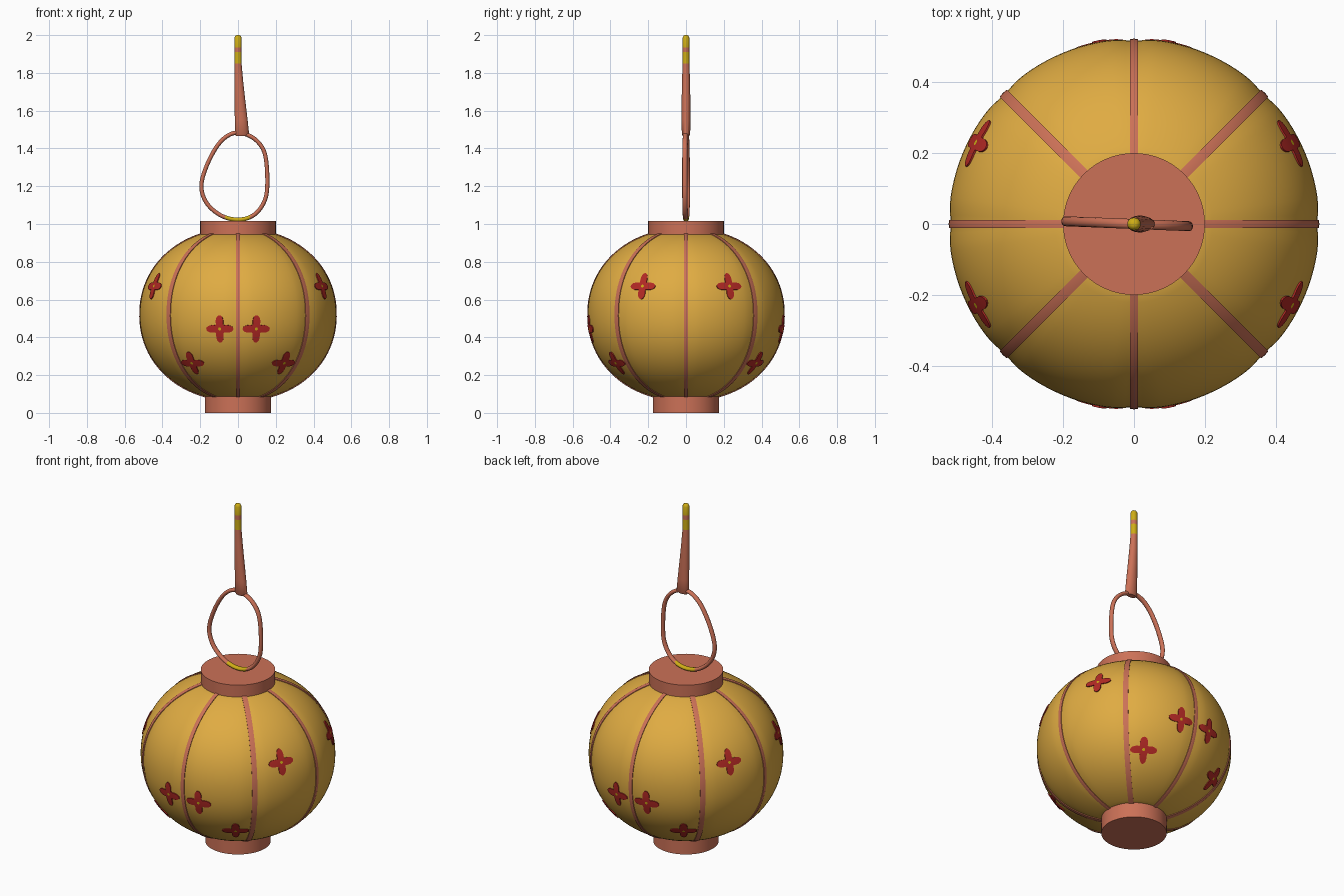
import bpy, bmesh, math
from mathutils import Vector

if "Cube" in bpy.data.objects:
    bpy.data.objects.remove(bpy.data.objects["Cube"])

def material(name, rgb):
    m = bpy.data.materials.new(name)
    m.diffuse_color = (*rgb, 1)
    m.use_nodes = True
    m.node_tree.nodes["Principled BSDF"].inputs["Base Color"].default_value = m.diffuse_color
    return m

AMBER = material("amber paper", (0.74, 0.41, 0.055))
CORAL = material("coral trim", (0.60, 0.165, 0.095))
RED = material("red petal", (0.45, 0.022, 0.018))
GOLD = material("gold thread", (0.62, 0.42, 0.008))

MID, RAD, HALF, POW = 0.52, 0.523, 0.455, 2.1
T0, T1 = -math.asin(0.435 / HALF), math.asin(0.428 / HALF)

def make(name, bm, mats, angle=40):
    bmesh.ops.recalc_face_normals(bm, faces=bm.faces)
    me = bpy.data.meshes.new(name)
    bm.to_mesh(me)
    bm.free()
    ob = bpy.data.objects.new(name, me)
    bpy.context.collection.objects.link(ob)
    for m in mats:
        me.materials.append(m)
    bpy.ops.object.select_all(action='DESELECT')
    ob.select_set(True)
    bpy.context.view_layer.objects.active = ob
    bpy.ops.object.shade_smooth_by_angle(angle=math.radians(angle))
    return ob

def surf(th, z, scale=1.0):
    """Point on the lantern skin: a fat ellipsoid with shallow grooves at the ribs."""
    r = RAD * max(0, 1 - abs((z - MID) / HALF) ** POW) ** (1 / POW)
    q = math.pi / 4
    d = abs((th + q / 2) % q - q / 2)
    r *= 1 - 0.012 * math.exp(-(d / 0.07) ** 2)
    p = Vector((r * math.cos(th), r * math.sin(th), z))
    c = Vector((0, 0, MID))
    return c + (p - c) * scale

def level(i, n):
    return MID + HALF * math.sin(T0 + (T1 - T0) * i / n)

def skin(bm, rings, wrap=True, mat=0):
    """Bridge successive rings of points with quads."""
    vs = [[bm.verts.new(p) for p in ring] for ring in rings]
    for a, b in zip(vs, vs[1:]):
        n = len(a)
        for j in range(n if wrap else n - 1):
            f = bm.faces.new((a[j], a[(j + 1) % n], b[(j + 1) % n], b[j]))
            f.material_index = mat
    return vs

# Paper body
bm = bmesh.new()
vs = skin(bm, [[surf(2 * math.pi * j / 128, level(i, 40)) for j in range(128)] for i in range(41)])
bm.faces.new(vs[0])
bm.faces.new(vs[-1])
make("paper_body", bm, [AMBER])

# Eight ribs, the diagonal ones a little wider
for k in range(8):
    th, w = k * math.pi / 4, (0.011, 0.014)[k % 2]
    bm = bmesh.new()
    rings = []
    for i in range(41):
        z = level(i, 40)
        p = surf(th, z)
        a = w / math.hypot(p.x, p.y)
        rings.append([surf(th - a, z, 0.99), surf(th - a, z, 1.008), surf(th, z, 1.012),
                      surf(th + a, z, 1.008), surf(th + a, z, 0.99)])
    skin(bm, rings)
    make(f"rib_{k + 1}", bm, [CORAL])

# End caps
for name, r, z0, z1 in (("bottom_cap", 0.176, 0, 0.092), ("top_cap", 0.2, 0.943, 1.015)):
    bm = bmesh.new()
    vs = skin(bm, [[(r * math.cos(2 * math.pi * j / 64), r * math.sin(2 * math.pi * j / 64), z)
                    for j in range(64)] for z in (z0, z1)])
    bm.faces.new(vs[0])
    bm.faces.new(vs[1])
    make(name, bm, [CORAL])

# Four-petal flowers, thin plates following the skin
def flower(name, x, y, z0):
    th0 = math.atan2(y, x)
    e = 0.005
    p, q = surf(th0, z0 - e), surf(th0, z0 + e)
    slope = 2 * e / (q - p).length
    rad = math.hypot(surf(th0, z0).x, surf(th0, z0).y)
    bm = bmesh.new()

    def ring(f, s):
        out = []
        for j in range(48):
            phi = 2 * math.pi * j / 48
            R = 0.008 if f == 0 else f * (0.051 + 0.022 * math.cos(4 * phi))
            out.append(surf(th0 + R * math.cos(phi) / rad, z0 + R * math.sin(phi) * slope, s))
        return out
    rings = [ring(0, 1.009)] + [ring(f, 1.009) for f in (0.4, 0.6, 0.8, 1)] + [ring(1, 0.997)]
    vs = skin(bm, rings)
    bm.faces.new(vs[0]).material_index = 1
    make(name, bm, [RED, GOLD])

n = 0
for sx in (-1, 1):
    for sy in (-1, 1):
        for x, y, z in ((0.095, 0.5, 0.445), (0.24, 0.365, 0.265), (0.44, 0.227, 0.67)):
            n += 1
            flower(f"flower_{n}", sx * x, sy * y, z)

# Hanging loop: closed wire through a few points, gold at the bottom
pts = [(0, 1.023), (-0.09, 1.045), (-0.165, 1.11), (-0.194, 1.2), (-0.165, 1.31), (-0.105, 1.42),
       (-0.04, 1.475), (0.025, 1.48), (0.1, 1.44), (0.145, 1.36), (0.155, 1.2), (0.135, 1.11), (0.08, 1.045)]
pts = [Vector((x, -0.04 * x, z)) for x, z in pts]
path, N = [], len(pts)
for i in range(N):
    a, b, c, d = (pts[(i + k) % N] for k in (-1, 0, 1, 2))
    for s in range(8):
        t = s / 8
        path.append(0.5 * (2 * b + (c - a) * t + (2 * a - 5 * b + 4 * c - d) * t * t
                           + (3 * b - a - 3 * c + d) * t ** 3))
rings = []
for i, p in enumerate(path):
    tan = (path[(i + 1) % len(path)] - path[i - 1]).normalized()
    side = tan.cross(Vector((0, 1, 0))).normalized()
    up = side.cross(tan)
    rings.append([p + (side * math.cos(a) * 0.011 + up * math.sin(a) * 0.014)
                  for a in (2 * math.pi * j / 12 for j in range(12))])
bm = bmesh.new()
skin(bm, rings + rings[:1])
bmesh.ops.remove_doubles(bm, verts=bm.verts, dist=1e-5)
for f in bm.faces:
    c = f.calc_center_median()
    f.material_index = int(abs(c.x) < 0.065 and c.z < 1.1)
make("hanging_loop", bm, [CORAL, GOLD])

# Tapered cord: (z, centre x, half width, half depth), gold bands near the tip
secs = [(1.465, 0.02, 0.03, 0.016), (1.475, 0.021, 0.038, 0.022), (1.55, 0.017, 0.034, 0.024),
        (1.66, 0.01, 0.028, 0.023), (1.76, 0.004, 0.023, 0.021), (1.85, 0, 0.019, 0.018),
        (1.91, 0, 0.019, 0.018), (1.935, 0, 0.019, 0.018), (1.985, 0, 0.019, 0.018),
        (1.996, 0, 0.014, 0.013), (2.0, 0, 0.006, 0.006)]
bm = bmesh.new()
vs = skin(bm, [[(cx + w * math.cos(2 * math.pi * j / 20), d * math.sin(2 * math.pi * j / 20), z)
                for j in range(20)] for z, cx, w, d in secs])
bm.faces.new(vs[0])
bm.faces.new(vs[-1])
for f in bm.faces:
    z = f.calc_center_median().z
    f.material_index = int(1.85 < z < 1.91 or z > 1.935)
make("hanging_cord", bm, [CORAL, GOLD])
